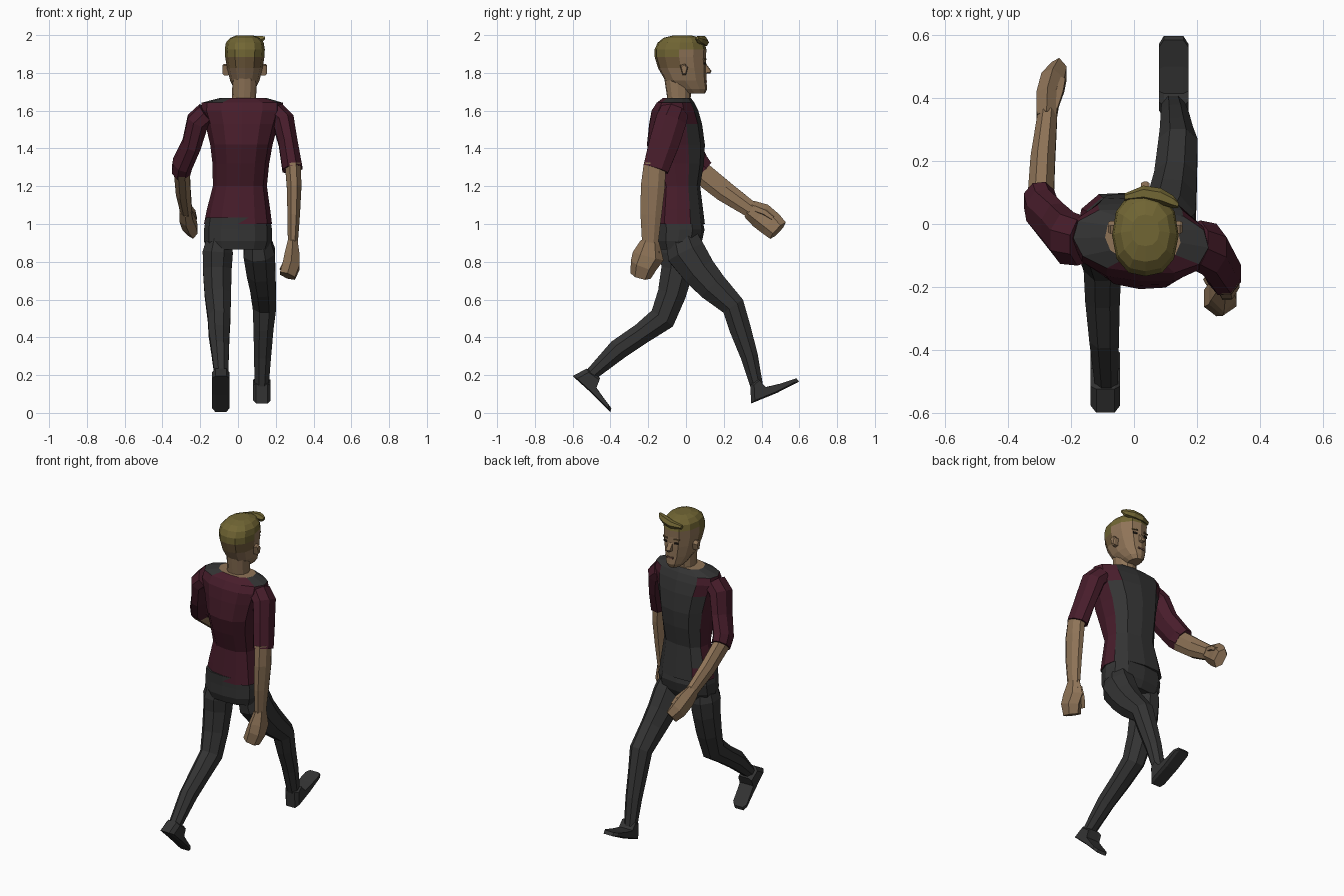
import bpy, bmesh, math
from mathutils import Vector, Matrix


def material(name, r, g, b):
    m = bpy.data.materials.new(name)
    m.diffuse_color = (r, g, b, 1)
    return m


SKIN = material("skin", 0.275, 0.175, 0.097)
HAIR = material("hair", 0.165, 0.132, 0.034)
STUBBLE = material("short_hair", 0.165, 0.105, 0.045)
RED = material("burgundy_cloth", 0.064, 0.012, 0.024)
GREY = material("charcoal_cloth", 0.034, 0.034, 0.034)
DARK = material("dark_detail", 0.015, 0.011, 0.008)
LIP = material("lip", 0.17, 0.085, 0.06)


def build(name, rings, mats, rule=None):
    """Skin a list of closed rings and cap both ends."""
    bm = bmesh.new()
    vs = [[bm.verts.new(p) for p in ring] for ring in rings]
    n = len(vs[0])
    for a, b in zip(vs, vs[1:]):
        for i in range(n):
            bm.faces.new((a[i], a[(i + 1) % n], b[(i + 1) % n], b[i]))
    bm.faces.new(vs[0])
    bm.faces.new(vs[-1])
    bmesh.ops.recalc_face_normals(bm, faces=bm.faces)
    if rule:
        for f in bm.faces:
            f.material_index = rule(f.calc_center_median(), f.normal, len(f.verts) > 4)
    me = bpy.data.meshes.new(name)
    bm.to_mesh(me)
    bm.free()
    for m in mats:
        me.materials.append(m)
    ob = bpy.data.objects.new(name, me)
    bpy.context.collection.objects.link(ob)
    return ob


def limb(name, path, mat, n=8):
    """Tube through (x, y, z, half width, half depth) stations."""
    pts = [Vector(p[:3]) for p in path]
    rings = []
    for i, p in enumerate(path):
        t = (pts[min(i + 1, len(pts) - 1)] - pts[max(i - 1, 0)]).normalized()
        u = Vector((1, 0, 0))
        u = (u - t * u.dot(t)).normalized()
        v = t.cross(u)
        k = 1 / math.cos(math.pi / n)
        ang = [(j + 0.5) * 2 * math.pi / n for j in range(n)]
        rings.append([pts[i] + u * math.cos(a) * p[3] * k + v * math.sin(a) * p[4] * k for a in ang])
    return build(name, rings, [mat])


def stack(name, half, levels, mats, rule=None, twist=0):
    """Horizontal sections (z, centre x, half width, back y, front y)."""
    outline = half + [(-x, y) for x, y in half[-2:0:-1]]
    rings = [[Vector((cx + px * w, (y0 + y1) / 2 + py * (y1 - y0) / 2 - twist * px * w, z))
              for px, py in outline] for z, cx, w, y0, y1 in levels]
    return build(name, rings, mats, rule)


def prism(name, side, slices, mat):
    """Side profile (y, z) swept through (x, scale) slices."""
    my = sum(p[0] for p in side) / len(side)
    mz = sum(p[1] for p in side) / len(side)
    return build(name, [[Vector((x, my + (y - my) * s, mz + (z - mz) * s)) for y, z in side]
                        for x, s in slices], [mat])


def plate(name, loc, size, mat, turn=0):
    bm = bmesh.new()
    bmesh.ops.create_cube(bm, size=1)
    bmesh.ops.transform(bm, verts=bm.verts, matrix=Matrix.Translation(loc)
                        @ Matrix.Rotation(turn, 4, 'Z') @ Matrix.Diagonal((*size, 1)))
    me = bpy.data.meshes.new(name)
    bm.to_mesh(me)
    bm.free()
    me.materials.append(mat)
    bpy.context.collection.objects.link(bpy.data.objects.new(name, me))


BODY = [(0, 1), (.62, .9), (.93, .5), (1, -.05), (.86, -.6), (.5, -.93), (0, -1)]
SKULL = [(0, 1), (.5, .9), (.88, .5), (1, -.05), (.86, -.6), (.5, -.92), (0, -1)]


# Shirt: charcoal front panel and yoke, burgundy sides and back
def shirt_rule(c, n, cap):
    if cap:
        return 2 if c.z > 1.5 else 1
    yoke = c.z > 1.64 and c.y > -.125
    return 1 if yoke or (n.y > .45 and abs(c.x - .02) < .14) else 0


stack("shirt", BODY, [
    (1.0, 0, .18, -.155, .10), (1.08, .003, .167, -.148, .09), (1.2, .01, .143, -.138, .075),
    (1.32, .015, .15, -.18, .095), (1.42, .018, .165, -.207, .10), (1.53, .02, .193, -.195, .085),
    (1.60, .02, .217, -.182, .065), (1.642, .022, .215, -.155, .045), (1.668, .028, .12, -.12, .025)],
    [RED, GREY, SKIN], shirt_rule, .07)

# Trousers: hips, legs, shoes
stack("hips", BODY, [(.865, 0, .165, -.14, .06), (.91, 0, .18, -.155, .085),
                     (.97, 0, .18, -.154, .098), (1.035, 0, .17, -.156, .085)], [GREY])
limb("front_leg", [(.10, -.03, .95, .06, .08), (.112, .0, .85, .083, .103),
                   (.122, .07, .75, .076, .09), (.132, .14, .67, .068, .08),
                   (.14, .25, .565, .062, .062), (.135, .285, .45, .053, .057),
                   (.13, .335, .30, .045, .046), (.125, .375, .14, .037, .033)], GREY)
limb("back_leg", [(-.095, -.04, .95, .06, .08), (-.107, -.04, .85, .08, .098),
                  (-.11, -.045, .76, .076, .086), (-.107, -.075, .63, .07, .075),
                  (-.1, -.125, .50, .06, .07), (-.1, -.235, .42, .055, .056),
                  (-.095, -.36, .335, .047, .055), (-.088, -.50, .205, .037, .034)], GREY)
prism("front_shoe", [(.345, .05), (.34, .15), (.375, .18), (.415, .135), (.50, .155),
                     (.585, .183), (.598, .165), (.48, .105)],
      [(.079, .82), (.095, 1), (.157, 1), (.173, .82)], GREY)
prism("back_shoe", [(-.60, .195), (-.525, .235), (-.455, .185), (-.475, .135), (-.44, .085),
                    (-.395, .025), (-.40, .005), (-.49, .095)],
      [(-.138, .82), (-.12, 1), (-.062, 1), (-.044, .82)], GREY)

# Sleeves
limb("rear_sleeve", [(.195, -.065, 1.585, .058, .075), (.24, -.08, 1.545, .058, .082),
                     (.265, -.115, 1.43, .05, .08), (.288, -.16, 1.29, .053, .068)], RED)
limb("forward_sleeve", [(-.165, -.055, 1.585, .058, .075), (-.213, -.045, 1.545, .058, .082),
                        (-.246, -.01, 1.42, .05, .08), (-.293, .045, 1.32, .052, .075),
                        (-.302, .082, 1.28, .049, .068)], RED)

# Forearms and hands
limb("rear_forearm", [(.290, -.165, 1.32, .042, .058), (.297, -.175, 1.2, .039, .064),
                      (.295, -.185, 1.05, .033, .056), (.29, -.19, .89, .026, .042)], SKIN)
limb("rear_hand", [(.29, -.19, .91, .026, .042), (.286, -.2, .83, .04, .073),
                   (.282, -.225, .78, .045, .062), (.262, -.24, .725, .042, .048)], SKIN, 6)
limb("rear_thumb", [(.285, -.155, .86, .02, .02), (.262, -.155, .80, .016, .018),
                    (.235, -.18, .755, .014, .016)], SKIN, 5)
limb("forward_forearm", [(-.298, .05, 1.295, .042, .06), (-.29, .2, 1.175, .039, .056),
                         (-.275, .345, 1.075, .031, .043)], SKIN)
limb("forward_hand", [(-.278, .335, 1.08, .031, .043), (-.275, .395, 1.045, .036, .06),
                      (-.258, .45, 1.0, .038, .058), (-.238, .487, .965, .026, .052)], SKIN, 6)
limb("forward_thumb", [(-.26, .37, 1.08, .018, .018), (-.24, .42, 1.06, .015, .016),
                       (-.23, .46, 1.03, .012, .012)], SKIN, 5)

# Neck and head
stack("neck", SKULL, [(1.60, .03, .078, -.11, .02), (1.67, .032, .064, -.10, .025),
                      (1.77, .035, .064, -.115, .03)], [SKIN])


def head_rule(c, n, cap):
    if c.z > 1.935 or (c.z > 1.89 and c.y < .0):
        return 1
    return 2 if c.z > 1.84 and c.y < .0 else 0


CX = .036
stack("head", SKULL, [
    (1.69, CX, .035, .0, .10), (1.715, CX, .056, -.05, .112), (1.76, CX, .078, -.11, .108),
    (1.825, CX, .094, -.148, .108), (1.885, CX, .104, -.166, .106), (1.925, CX, .106, -.166, .108),
    (1.96, CX, .10, -.15, .098), (1.985, CX, .078, -.12, .075), (1.998, CX, .045, -.07, .03)],
    [SKIN, HAIR, STUBBLE], head_rule)

# Swept tuft at the hairline, rising to one side
TUFT = [(-.03, .085, 1.955, .012), (.03, .098, 1.962, .024), (.085, .088, 1.972, .026),
        (.125, .07, 1.978, .02), (.142, .06, 1.985, .008)]
build("hair_tuft", [[Vector((x, y + r * math.cos(a), z + r * math.sin(a)))
                     for a in (i * math.pi / 3 for i in range(6))] for x, y, z, r in TUFT], [HAIR])

# Face details
prism("nose", [(.098, 1.86), (.135, 1.81), (.128, 1.797), (.098, 1.795)],
      [(CX - .014, .75), (CX - .005, 1), (CX + .005, 1), (CX + .014, .75)], SKIN)
plate("mouth", (CX, .107, 1.755), (.042, .009, .01), LIP)
for s in (-1, 1):
    plate("eye", (CX + s * .038, .098, 1.85), (.026, .009, .011), DARK, -s * .28)
    plate("brow", (CX + s * .039, .098, 1.873), (.036, .009, .007), STUBBLE, -s * .28)
    prism("ear", [(-.032, 1.84), (-.005, 1.848), (.01, 1.83), (.0, 1.79), (-.018, 1.787)],
          [(CX + s * .085, 1), (CX + s * .11, 1), (CX + s * .118, .75)], SKIN)
